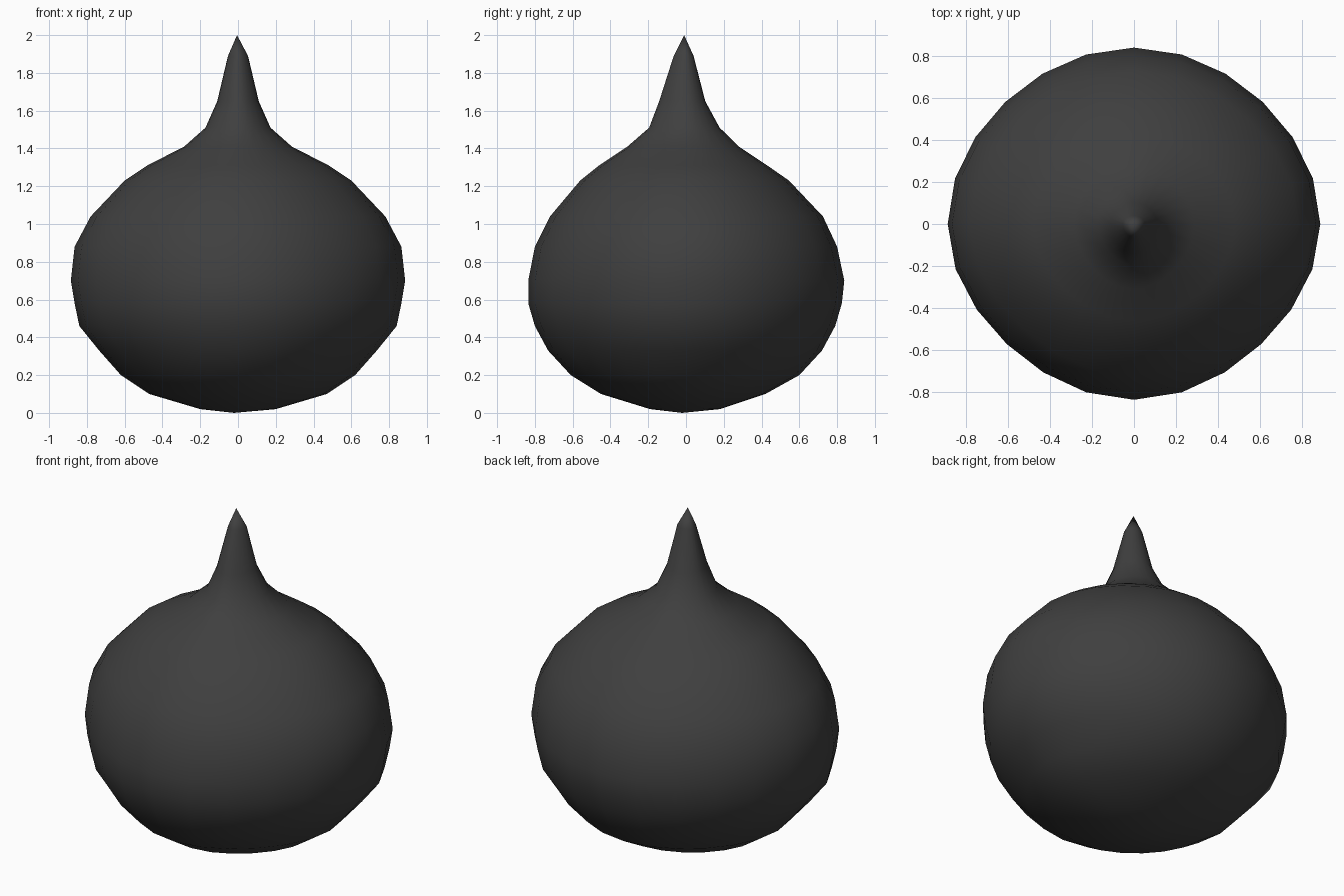
import bpy, bmesh, math

if "Cube" in bpy.data.objects:
    bpy.data.objects.remove(bpy.data.objects["Cube"])

SIDES = 24
# ring profile: height, half width, front depth, back depth
RINGS = [
    (0.02, 0.20, 0.19, 0.18), (0.10, 0.47, 0.45, 0.42), (0.20, 0.62, 0.61, 0.60),
    (0.33, 0.735, 0.73, 0.72), (0.46, 0.84, 0.80, 0.79), (0.58, 0.865, 0.835, 0.825),
    (0.70, 0.885, 0.835, 0.838), (0.88, 0.865, 0.80, 0.80), (1.04, 0.78, 0.72, 0.725),
    (1.23, 0.60, 0.56, 0.545), (1.31, 0.48, 0.46, 0.43), (1.41, 0.285, 0.31, 0.28),
    (1.51, 0.172, 0.195, 0.178), (1.65, 0.11, 0.142, 0.102), (1.89, 0.053, 0.065, 0.04),
]


def ring(bm, z, w, front, back):
    verts = []
    for i in range(SIDES):
        a = 2 * math.pi * i / SIDES
        s = math.sin(a)
        # outline is pulled in slightly on the diagonals, more at the front
        pull = 1 - (0.022 if s > 0 else 0.034) * math.sin(2 * a) ** 2
        verts.append(bm.verts.new((w * math.cos(a) * pull,
                                   (back if s > 0 else front) * s * pull, z)))
    return verts


# bulbous body drawn up into a pointed tip
bm = bmesh.new()
loops = [ring(bm, *r) for r in RINGS]
bottom = bm.verts.new((-0.02, -0.02, 0))
tip = bm.verts.new((-0.005, -0.01, 2.0))
for i in range(SIDES):
    j = (i + 1) % SIDES
    bm.faces.new((bottom, loops[0][j], loops[0][i]))
    bm.faces.new((tip, loops[-1][i], loops[-1][j]))
    for lo, hi in zip(loops, loops[1:]):
        bm.faces.new((lo[i], lo[j], hi[j], hi[i]))
bmesh.ops.recalc_face_normals(bm, faces=bm.faces)
for f in bm.faces:
    f.smooth = True
mesh = bpy.data.meshes.new("pointed_bulb")
bm.to_mesh(mesh)
bm.free()
bulb = bpy.data.objects.new("pointed_bulb", mesh)
bpy.context.collection.objects.link(bulb)

# dark charcoal colour
mat = bpy.data.materials.new("charcoal")
mat.diffuse_color = (0.05, 0.05, 0.05, 1)
mat.use_nodes = True
mat.node_tree.nodes["Principled BSDF"].inputs["Base Color"].default_value = mat.diffuse_color
mesh.materials.append(mat)
